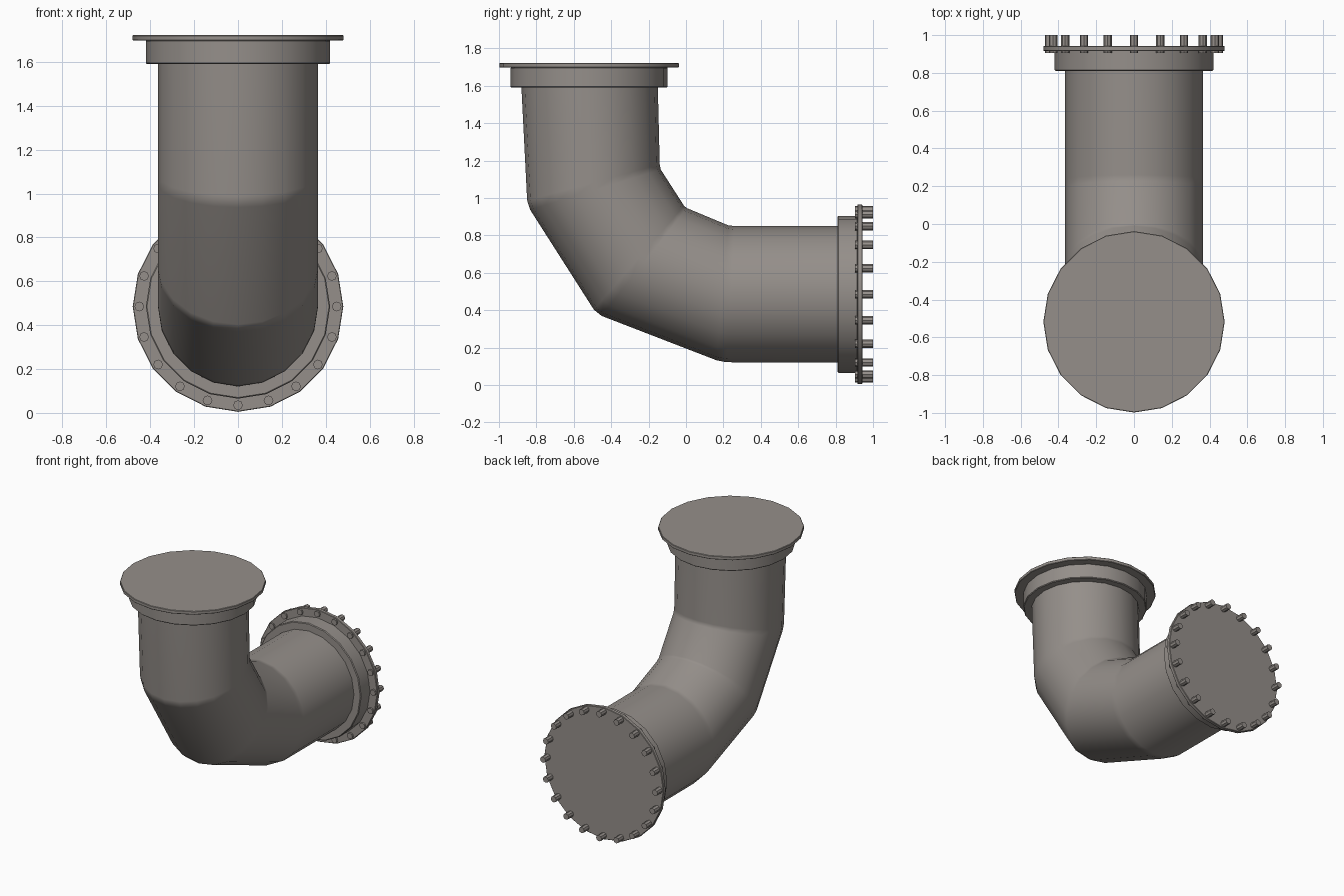
import bpy
import bmesh
from math import cos, sin, tau, pi, radians
from mathutils import Vector, Matrix

SIDES = 20
RADIUS = 0.365

if "Cube" in bpy.data.objects:
    bpy.data.objects.remove(bpy.data.objects["Cube"], do_unlink=True)

# Single weathered metal colour
metal = bpy.data.materials.new("warm_grey_metal")
metal.use_nodes = True
colour = (0.30, 0.275, 0.255, 1)
metal.diffuse_color = colour
bsdf = next(n for n in metal.node_tree.nodes if n.type == "BSDF_PRINCIPLED")
bsdf.inputs["Base Color"].default_value = colour
bsdf.inputs["Roughness"].default_value = 0.7


def finish(name, bm):
    """Turn a bmesh into a smooth-shaded object with sharp hard edges."""
    bmesh.ops.recalc_face_normals(bm, faces=bm.faces)
    mesh = bpy.data.meshes.new(name)
    bm.to_mesh(mesh)
    bm.free()
    mesh.materials.append(metal)
    obj = bpy.data.objects.new(name, mesh)
    bpy.context.collection.objects.link(obj)
    bpy.ops.object.select_all(action="DESELECT")
    obj.select_set(True)
    bpy.context.view_layer.objects.active = obj
    bpy.ops.object.shade_smooth_by_angle(angle=radians(35))
    return obj


def add_disc(bm, radius, start, end, sides, frame, offset=(0, 0)):
    """Closed cylinder from start to end along the frame's z axis."""
    place = frame @ Matrix.Translation((*offset, (start + end) / 2))
    bmesh.ops.create_cone(bm, cap_ends=True, segments=sides, radius1=radius,
                          radius2=radius, depth=end - start, matrix=place)


def disc(name, radius, start, end, frame, bevel):
    bm = bmesh.new()
    add_disc(bm, radius, start, end, SIDES, frame)
    rims = [e for e in bm.edges if e.calc_face_angle(0) > 1]
    bmesh.ops.bevel(bm, geom=rims, offset=bevel, segments=1, affect="EDGES")
    return finish(name, bm)


# Elbow pipe: (outer, inner) points of each mitre joint in the y-z plane
joints = [
    ((0.85, 0.12), (0.85, 0.85)),
    ((0.19, 0.122), (0.235, 0.85)),
    ((-0.478, 0.38), (-0.005, 0.95)),
    ((-0.848, 0.96), (-0.14, 1.16)),
    ((-0.883, 1.65), (-0.152, 1.65)),
]
joints = [[Vector((0, *p)) for p in pair] for pair in joints]


def blend(a, b, t):
    return [p.lerp(q, t) for p, q in zip(a, b)]


# Each bend is softened by a narrow pair of rings
sections = [joints[0]]
for before, here, after in zip(joints, joints[1:], joints[2:]):
    sections += [blend(here, before, 0.04), blend(here, after, 0.04)]
sections.append(joints[-1])

bm = bmesh.new()
rings = []
for outer, inner in sections:
    middle, reach = (outer + inner) / 2, (outer - inner) / 2
    rings.append([bm.verts.new(middle + reach * cos(tau * i / SIDES)
                               + Vector((RADIUS * sin(tau * i / SIDES), 0, 0)))
                  for i in range(SIDES)])
for low, high in zip(rings, rings[1:]):
    for i in range(SIDES):
        j = (i + 1) % SIDES
        bm.faces.new((low[i], low[j], high[j], high[i]))
pipe = finish("elbow_pipe", bm)
pipe.modifiers.new("even_shading", "WEIGHTED_NORMAL").keep_sharp = True

# Collar and flange at each end; frames point out of the pipe
top_frame = Matrix.Translation((0, -0.518, 0))
back_frame = Matrix.Translation((0, 0, 0.485)) @ Matrix.Rotation(-pi / 2, 4, "X")
disc("top_collar", 0.42, 1.59, 1.70, top_frame, 0.005)
disc("top_flange", 0.48, 1.697, 1.722, top_frame, 0.003)
disc("back_collar", 0.42, 0.81, 0.92, back_frame, 0.005)
disc("back_flange", 0.48, 0.916, 0.943, back_frame, 0.003)

# Ring of bolts through the back flange
bm = bmesh.new()
for i in range(SIDES):
    angle = tau * i / SIDES
    add_disc(bm, 0.022, 0.904, 1.0, 8, back_frame,
             (0.45 * cos(angle), 0.45 * sin(angle)))
finish("flange_bolts", bm)
